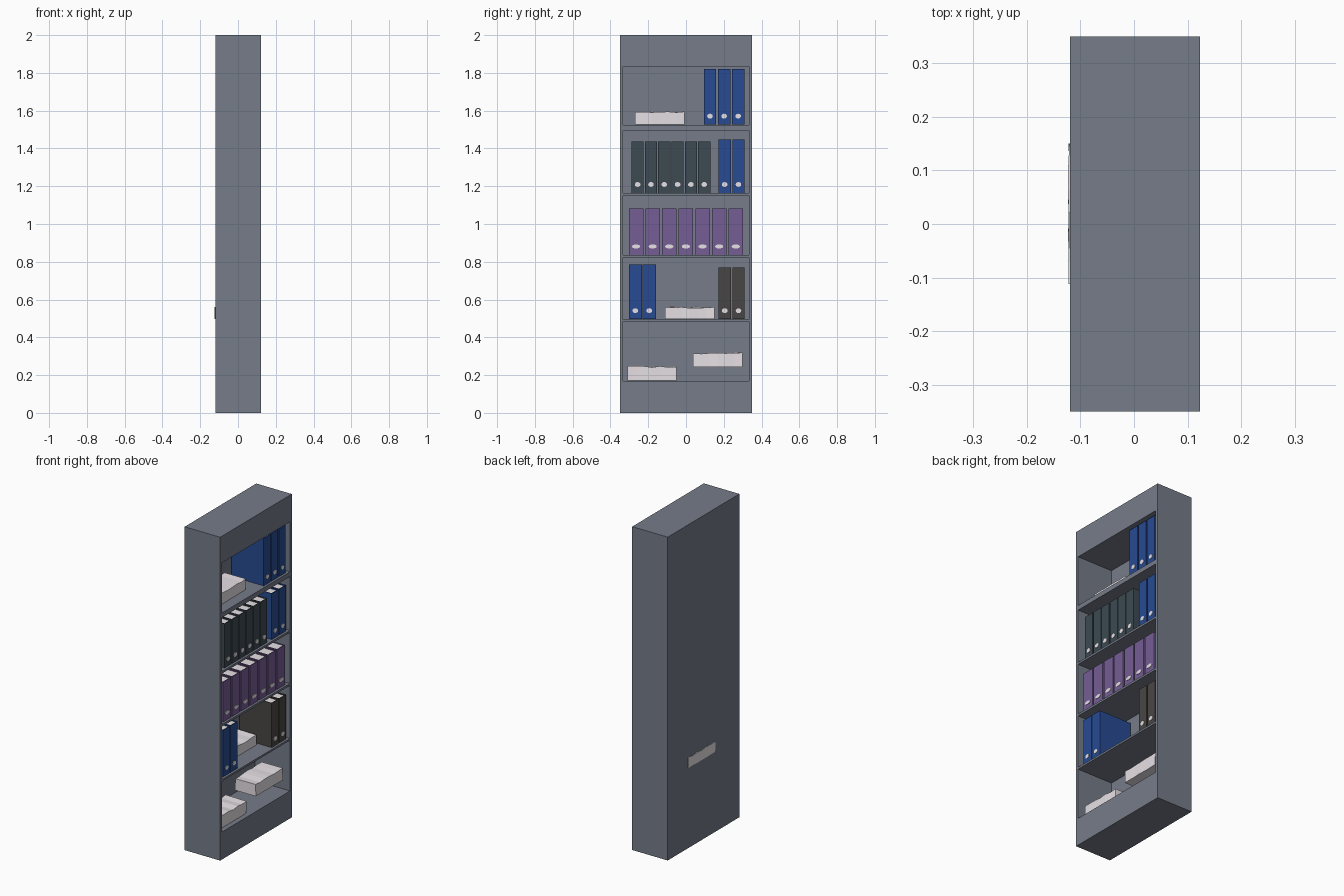
import bpy, bmesh, math, random
from mathutils import Matrix, Vector

if "Cube" in bpy.data.objects:
    bpy.data.objects.remove(bpy.data.objects["Cube"])

random.seed(4)


def material(name, rgb):
    m = bpy.data.materials.new(name)
    m.diffuse_color = (*rgb, 1)
    m.use_nodes = True
    m.node_tree.nodes["Principled BSDF"].inputs["Base Color"].default_value = m.diffuse_color
    return m


SLATE = material("slate", (0.18, 0.2, 0.25))
BLUE = material("blue", (0.02, 0.07, 0.29))
BLACK = material("black", (0.045, 0.068, 0.085))
PURPLE = material("purple", (0.18, 0.11, 0.3))
BROWN = material("brown", (0.066, 0.062, 0.058))
PAPER = material("paper", (0.8, 0.75, 0.78))


def finish(bm, name, *mats):
    bmesh.ops.recalc_face_normals(bm, faces=bm.faces[:])
    me = bpy.data.meshes.new(name)
    bm.to_mesh(me)
    bm.free()
    ob = bpy.data.objects.new(name, me)
    for m in mats:
        me.materials.append(m)
    bpy.context.collection.objects.link(ob)
    return ob


# Cabinet: front grid pulled back into a solid, compartments pushed in
FRONT, BACK, INNER = 0.123, -0.12, -0.117
ys = [-0.35, -0.333, 0.333, 0.35]
compartments = [(0.17, 0.483), (0.495, 0.822), (0.835, 1.15), (1.163, 1.496), (1.525, 1.835)]
zs = [0] + [z for c in compartments for z in c] + [2]
bm = bmesh.new()
verts = [[bm.verts.new((FRONT, y, z)) for z in zs] for y in ys]
cells = {}
for i in range(3):
    for j in range(len(zs) - 1):
        cells[i, j] = bm.faces.new((verts[i][j], verts[i + 1][j], verts[i + 1][j + 1], verts[i][j + 1]))
openings = [f for (i, j), f in cells.items() if i == 1 and j % 2 == 1]
border = [e for e in bm.edges if e.is_boundary]
ext = bmesh.ops.extrude_edge_only(bm, edges=border)["geom"]
bmesh.ops.translate(bm, vec=(BACK - FRONT, 0, 0), verts=[v for v in ext if isinstance(v, bmesh.types.BMVert)])
bmesh.ops.contextual_create(bm, geom=[e for e in ext if isinstance(e, bmesh.types.BMEdge)])
for f in bmesh.ops.extrude_discrete_faces(bm, faces=openings)["faces"]:
    bmesh.ops.translate(bm, vec=(INNER - FRONT, 0, 0), verts=f.verts[:])
finish(bm, "cabinet", SLATE)


# Binder: folded U cover, page block, finger ring on the spine
def binder(y, z, w, h, mat, ring_w=0.015, ring_h=0.013):
    x0, x1, t = -0.11, 0.11, 0.005
    y1 = y + w
    outline = [(x0, y), (x1, y), (x1, y1), (x0, y1), (x0, y1 - t), (x1 - t, y1 - t), (x1 - t, y + t), (x0, y + t)]
    bm = bmesh.new()
    f = bm.faces.new([bm.verts.new((px, py, z)) for px, py in outline])
    ext = bmesh.ops.extrude_face_region(bm, geom=[f])["geom"]
    bmesh.ops.translate(bm, vec=(0, 0, h), verts=[v for v in ext if isinstance(v, bmesh.types.BMVert)])
    # pages
    n = len(bm.faces)
    size = Vector((x1 - x0 - 2 * t, w - 2 * t, h - 0.008))
    centre = Vector(((x0 + x1) / 2, y + w / 2, z + 0.003 + size.z / 2))
    bmesh.ops.create_cube(bm, size=1, matrix=Matrix.Translation(centre) @ Matrix.Diagonal((*size, 1)))
    # ring
    place = Matrix.Translation((x1 + 0.001, y + w / 2, z + 0.045))
    bmesh.ops.create_cone(
        bm, cap_ends=True, segments=16, radius1=1, radius2=1, depth=1,
        matrix=place @ Matrix.Diagonal((0.004, ring_w, ring_h, 1)) @ Matrix.Rotation(math.pi / 2, 4, 'Y'))
    bm.faces.ensure_lookup_table()
    for f in bm.faces[n:]:
        f.material_index = 1
    finish(bm, "binder", mat, PAPER)


def row(count, y, pitch, z, w, h, mat, *ring):
    for i in range(count):
        binder(y + i * pitch, z, w, h, mat, *ring)


row(3, 0.094, 0.0745, 1.526, 0.066, 0.294, BLUE)
row(6, -0.288, 0.0705, 1.164, 0.064, 0.273, BLACK)
row(2, 0.172, 0.073, 1.164, 0.065, 0.284, BLUE)
row(7, -0.303, 0.088, 0.836, 0.077, 0.246, PURPLE, 0.022, 0.011)
row(2, -0.303, 0.074, 0.496, 0.069, 0.289, BLUE)
row(2, 0.172, 0.073, 0.496, 0.066, 0.274, BROWN)


# Paper stacks: boxes with slightly uneven edges
def paper_stack(x, y, z, h):
    bm = bmesh.new()
    bmesh.ops.create_cube(bm, size=1)
    long_edges = [e for e in bm.edges if abs((e.verts[0].co - e.verts[1].co).y) > 0.5]
    bmesh.ops.subdivide_edges(bm, edges=long_edges, cuts=5, use_grid_fill=True)
    for v in bm.verts:
        top = v.co.z > 0
        v.co = Vector((x + 0.071, y + 0.13, z + h / 2)) + v.co * Vector((0.142, 0.262, h))
        v.co.x += random.uniform(-0.002, 0.002)
        if top:
            v.co.z -= random.uniform(0, 0.007)
    finish(bm, "paper_stack", PAPER)


paper_stack(-0.085, -0.268, 1.526, 0.071)
paper_stack(-0.122, -0.111, 0.496, 0.066)
paper_stack(-0.045, 0.037, 0.243, 0.076)
paper_stack(-0.05, -0.31, 0.171, 0.077)
